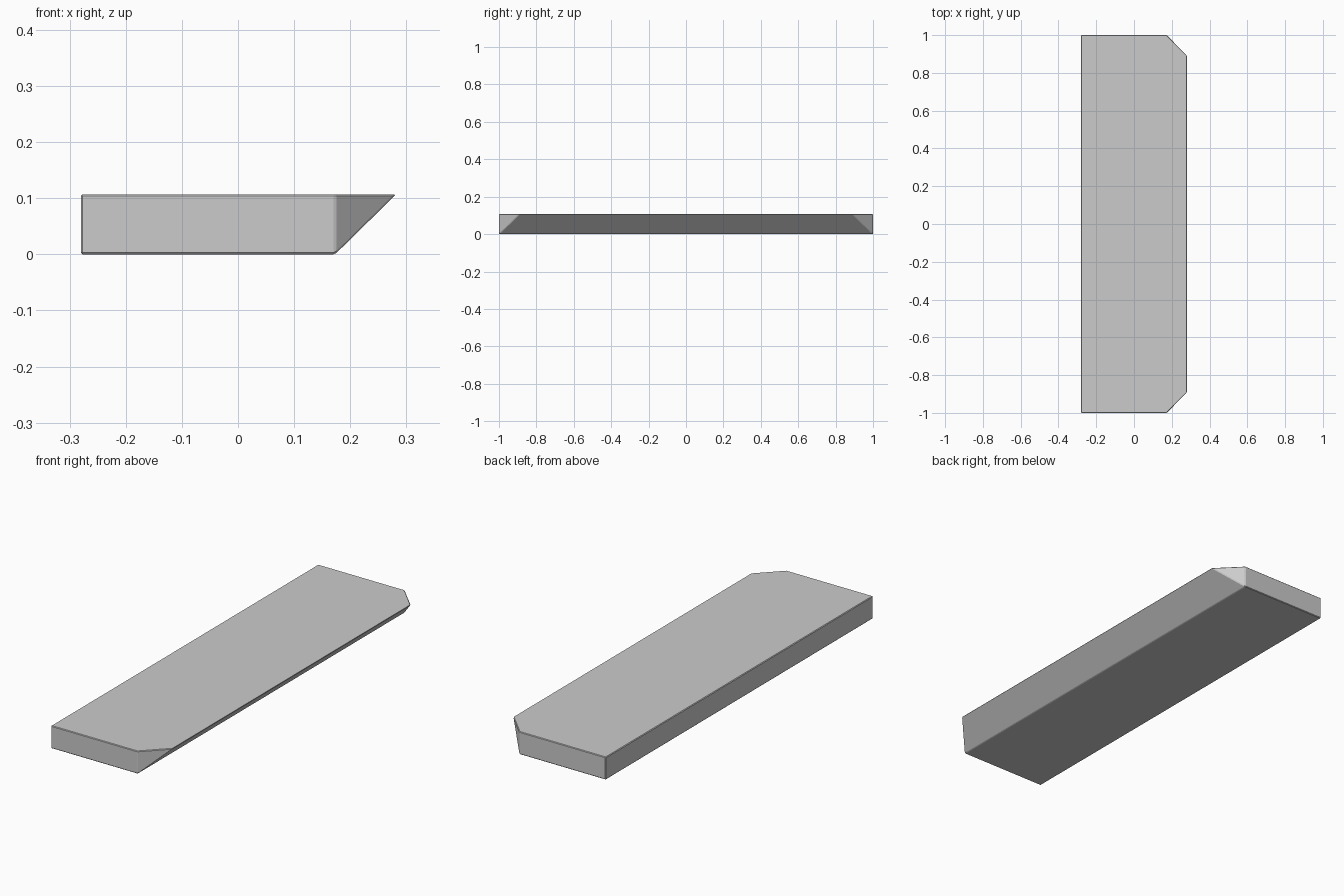
import bpy, bmesh

if "Cube" in bpy.data.objects:
    bpy.data.objects.remove(bpy.data.objects["Cube"])

H = 0.107          # slab thickness
LEFT = -0.28       # straight back edge
INNER = 0.173      # where the undercut starts
OUTER = 0.282      # tip of the undercut edge
CUT_Y = 0.89       # start of clipped corners

bm = bmesh.new()

# Rectangular underside and clipped-corner top
bottom = [bm.verts.new((x, y, 0)) for x, y in
          [(LEFT, -1), (INNER, -1), (INNER, 1), (LEFT, 1)]]
top = [bm.verts.new((x, y, H)) for x, y in
       [(LEFT, -1), (INNER, -1), (OUTER, -CUT_Y),
        (OUTER, CUT_Y), (INNER, 1), (LEFT, 1)]]
bm.faces.new(bottom[::-1])
bm.faces.new(top)

# Ends, straight side, sloped side and corner triangles
b, t = bottom, top
for face in [(b[0], b[1], t[1], t[0]), (b[1], t[2], t[1]),
             (b[1], b[2], t[3], t[2]), (b[2], t[4], t[3]),
             (b[2], b[3], t[5], t[4]), (b[3], b[0], t[0], t[5])]:
    bm.faces.new(face)
bmesh.ops.recalc_face_normals(bm, faces=bm.faces[:])

# Fine bevel on every edge
bmesh.ops.bevel(bm, geom=bm.edges[:], offset=0.003, offset_type='OFFSET',
                segments=1, profile=0.5, affect='EDGES', clamp_overlap=True)

mesh = bpy.data.meshes.new("bevelled_slab")
bm.to_mesh(mesh)
bm.free()
slab = bpy.data.objects.new("bevelled_slab", mesh)
bpy.context.collection.objects.link(slab)
